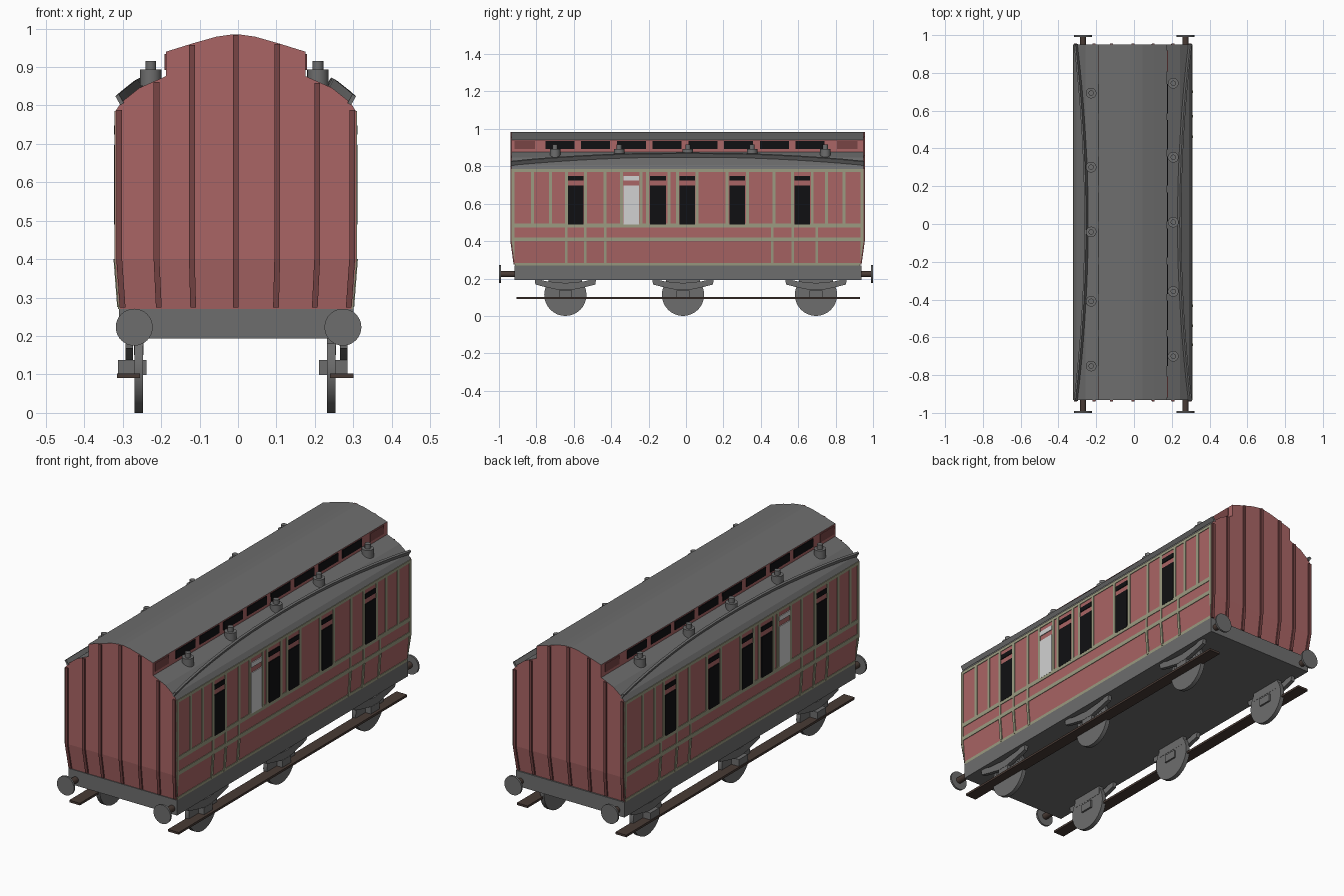
import bpy, bmesh
from mathutils import Matrix, Vector

if "Cube" in bpy.data.objects:
    bpy.data.objects.remove(bpy.data.objects["Cube"])

CX = -0.006                 # body centre line
Y0, Y1 = -0.932, 0.949      # body ends
YM = (Y0 + Y1) / 2


def material(name, rgb):
    m = bpy.data.materials.new(name)
    m.diffuse_color = (*rgb, 1)
    m.use_nodes = True
    m.node_tree.nodes["Principled BSDF"].inputs["Base Color"].default_value = m.diffuse_color
    return m


RED = material("coach_red", (0.40, 0.130, 0.130))
DARK_RED = material("dark_red", (0.19, 0.06, 0.06))
GREY = material("roof_grey", (0.155, 0.155, 0.155))
BEAD = material("bead_green", (0.33, 0.33, 0.22))
BLACK = material("window_black", (0.005, 0.005, 0.006))
WHITE = material("window_white", (0.64, 0.64, 0.64))
BROWN = material("step_brown", (0.065, 0.043, 0.035))


def finish(bm, name, *mats):
    bmesh.ops.recalc_face_normals(bm, faces=bm.faces)
    me = bpy.data.meshes.new(name)
    bm.to_mesh(me)
    bm.free()
    for m in mats:
        me.materials.append(m)
    ob = bpy.data.objects.new(name, me)
    bpy.context.collection.objects.link(ob)
    return ob


def loft(bm, rings):
    """Skin equal-length closed rings and cap both ends."""
    vs = [[bm.verts.new(p) for p in r] for r in rings]
    n = len(vs[0])
    for a, b in zip(vs, vs[1:]):
        for i in range(n):
            bm.faces.new((a[i], a[(i + 1) % n], b[(i + 1) % n], b[i]))
    bm.faces.new(vs[0])
    bm.faces.new(vs[-1])


def box(bm, x0, x1, y0, y1, z0, z1):
    loft(bm, [[(x0, y0, z), (x1, y0, z), (x1, y1, z), (x0, y1, z)] for z in (z0, z1)])


def cylinder(bm, centre, r, depth, axis, seg=24):
    rot = Vector((0, 0, 1)).rotation_difference(Vector(axis)).to_matrix().to_4x4()
    res = bmesh.ops.create_cone(bm, cap_ends=True, segments=seg, radius1=r, radius2=r,
                                depth=depth, matrix=Matrix.Translation(centre) @ rot)
    for f in {f for v in res["verts"] for f in v.link_faces}:
        f.smooth = len(f.verts) == 4


# Half cross-section of the upper body: eaves, lower roof, raised centre roof
HALF = [(0.313, 0.40), (0.313, 0.785), (0.298, 0.808), (0.25, 0.846), (0.182, 0.876),
        (0.181, 0.94), (0.11, 0.962), (0.05, 0.979), (0.015, 0.984)]


def top_z(x):
    """Height of the profile at distance x from the centre line."""
    for (xa, za), (xb, zb) in zip(HALF[1:], HALF[2:]):
        if xb <= x <= xa:
            return za + (zb - za) * (xa - x) / (xa - xb)
    return 0.984 if x < 0.1 else 0.785


def inset(z, amount):
    """Inward slope of the lowest panels."""
    return amount * max(0, 0.40 - z) / 0.13


# Body shell with red walls and grey roof faces
bm = bmesh.new()
prof = [(CX + x, z) for x, z in HALF] + [(CX - x, z) for x, z in reversed(HALF)]
loft(bm, [[(x, y, z) for x, z in prof] for y in (Y0, Y1)])
bmesh.ops.recalc_face_normals(bm, faces=bm.faces)
for f in bm.faces:
    f.material_index = int(f.normal.z > 0.3)
finish(bm, "upper_body", RED, GREY)

# Tapered lower body
bm = bmesh.new()
rings = []
for z in (0.268, 0.40):
    dx, dy = 0.313 - inset(z, 0.010), inset(z, 0.018)
    rings.append([(CX - dx, Y0 + dy, z), (CX + dx, Y0 + dy, z),
                  (CX + dx, Y1 - dy, z), (CX - dx, Y1 - dy, z)])
loft(bm, rings)
finish(bm, "lower_body", RED)

# Underframe
bm = bmesh.new()
box(bm, -0.31, 0.30, -0.918, 0.938, 0.193, 0.27)
finish(bm, "underframe", GREY)


def plate(bm, s, y0, y1, z0, z1, t):
    """Thin plate lying on side wall s."""
    rings = []
    for z in (z0, z1):
        x = 0.313 - inset(z, 0.010)
        a, b = CX + s * (x - 0.002), CX + s * (x + t)
        e0 = max(y0, Y0 + inset(z, 0.018))
        e1 = min(y1, Y1 - inset(z, 0.018))
        rings.append([(a, e0, z), (b, e0, z), (b, e1, z), (a, e1, z)])
    loft(bm, rings)


UPPER = [-0.82, -0.725, -0.64, -0.538, -0.432, -0.345, -0.240, -0.205, -0.092, -0.045,
         0.058, 0.22, 0.33, 0.47, 0.57, 0.675, 0.75, 0.845]
LOWER = [-0.64, -0.538, -0.432, 0.462, 0.57, 0.70]
WINDOWS = [-0.59, -0.15, 0.007, 0.274, 0.622]
VENTS = [-0.70, -0.357, 0.01, 0.353, 0.745]

for s, side in ((1, "right"), (-1, "left")):
    sh = 0 if s > 0 else -0.04

    # Pale beading: horizontal rails, then vertical strips
    bm = bmesh.new()
    for z0, z1 in ((0.27, 0.284), (0.40, 0.42), (0.474, 0.495), (0.77, 0.785)):
        plate(bm, s, Y0, Y1, z0, z1, 0.003)
    for e in (Y0 + 0.008, Y1 - 0.008):
        plate(bm, s, e - 0.008, e + 0.008, 0.42, 0.77, 0.003)
        plate(bm, s, e - 0.008, e + 0.008, 0.284, 0.40, 0.003)
    for y in UPPER:
        plate(bm, s, y + sh - 0.008, y + sh + 0.008, 0.495, 0.77, 0.003)
    for y in LOWER:
        plate(bm, s, y + sh - 0.007, y + sh + 0.007, 0.42, 0.474, 0.003)
        plate(bm, s, y + sh - 0.007, y + sh + 0.007, 0.275, 0.40, 0.005)
    finish(bm, side + "_beading", BEAD)

    # Side windows with small lights above
    for name, ys, mat in (("windows", WINDOWS, BLACK), ("white_window", [-0.293], WHITE)):
        bm = bmesh.new()
        for y in ys:
            plate(bm, s, y + sh - 0.042, y + sh + 0.042, 0.49, 0.697, 0.004)
            plate(bm, s, y + sh - 0.042, y + sh + 0.042, 0.724, 0.748, 0.004)
        finish(bm, side + "_" + name, mat)

    # Raised roof windows and end louvres
    for name, ys, w, mat in (("roof_windows", [-0.674 + 0.191 * i for i in range(8)], 0.0775, BLACK),
                             ("roof_louvres", [-0.863, 0.863], 0.055, DARK_RED)):
        bm = bmesh.new()
        for y in ys:
            xa, xb = sorted((CX + s * 0.179, CX + s * 0.185))
            box(bm, xa, xb, y - w, y + w, 0.892, 0.934)
        finish(bm, side + "_" + name, mat)

    # Curved rain strip
    bm = bmesh.new()
    rings = []
    for i in range(17):
        t = i / 8 - 1
        x = 0.300 - 0.056 * (1 - t * t)
        y = YM + t * (Y1 - Y0 + 0.008) / 2
        z = top_z(x) - 0.004
        rings.append([(CX + s * a, y, b) for a, b in
                      ((x, z), (x + 0.013, z + 0.023), (x + 0.004, z + 0.028), (x - 0.009, z + 0.005))])
    loft(bm, rings)
    finish(bm, side + "_rain_strip", GREY)

    # Roof ventilators
    bm = bmesh.new()
    vx = 0.208 if s > 0 else -0.227
    for y in VENTS:
        y += 0 if s > 0 else -0.052
        cylinder(bm, (vx, y, 0.872), 0.028, 0.042, (0, 0, 1))
        cylinder(bm, (vx, y, 0.903), 0.014, 0.026, (0, 0, 1))
    finish(bm, side + "_ventilators", GREY)

    # Wheels, springs, axle boxes and hangers
    wheels, gear = bmesh.new(), bmesh.new()
    wx = 0.243 if s > 0 else -0.258
    sx = 0.275 if s > 0 else -0.283
    for y in (-0.645, -0.016, 0.695):
        cylinder(wheels, (wx, y, 0.113), 0.113, 0.022, (1, 0, 0), 32)
        spring = [(-0.165, 0.2), (-0.16, 0.168), (-0.11, 0.155), (-0.03, 0.138), (0.03, 0.138),
                  (0.11, 0.155), (0.16, 0.168), (0.165, 0.2), (0.10, 0.185), (0, 0.176), (-0.10, 0.185)]
        loft(gear, [[(sx + d, y + a, b) for a, b in spring] for d in (-0.01, 0.01)])
        bx = 0.248 if s > 0 else -0.275
        box(gear, bx - 0.037, bx + 0.037, y - 0.035, y + 0.035, 0.098, 0.137)
        box(gear, wx - 0.012, wx + 0.012, y - 0.09, y + 0.09, 0.15, 0.2)
    finish(wheels, side + "_wheels", GREY)
    finish(gear, side + "_springs", GREY)

    # Long step board
    bm = bmesh.new()
    tx = 0.27 if s > 0 else -0.285
    box(bm, tx - 0.03, tx + 0.03, -0.905, 0.93, 0.091, 0.102)
    finish(bm, side + "_step_board", BROWN)

    # Buffers at both ends
    shanks, heads = bmesh.new(), bmesh.new()
    ux = 0.273 if s > 0 else -0.27
    for e in (-1, 1):
        cylinder(shanks, (ux, e * 0.95, 0.223), 0.016, 0.085, (0, 1, 0), 16)
        cylinder(heads, (ux, e * 0.995, 0.223), 0.048, 0.01, (0, 1, 0), 32)
    finish(shanks, side + "_buffer_shanks", BROWN)
    finish(heads, side + "_buffer_heads", GREY)

# Dark vertical strips on the end walls
for e, ye, end in ((-1, Y0, "front"), (1, Y1, "rear")):
    bm = bmesh.new()
    for x in (-0.303, -0.206, -0.114, 0.0, 0.108, 0.212, 0.303):
        w = 0.0075
        top = min(top_z(abs(x - w)), top_z(abs(x + w))) - 0.001
        rings = []
        for z in (0.274, 0.40, top):
            xc = CX + x * (1 - inset(z, 0.03))
            ya = ye - e * (inset(z, 0.018) + 0.002)
            yb = ya + e * 0.009
            rings.append([(xc - w, ya, z), (xc + w, ya, z), (xc + w, yb, z), (xc - w, yb, z)])
        loft(bm, rings)
    finish(bm, end + "_end_strips", DARK_RED)
